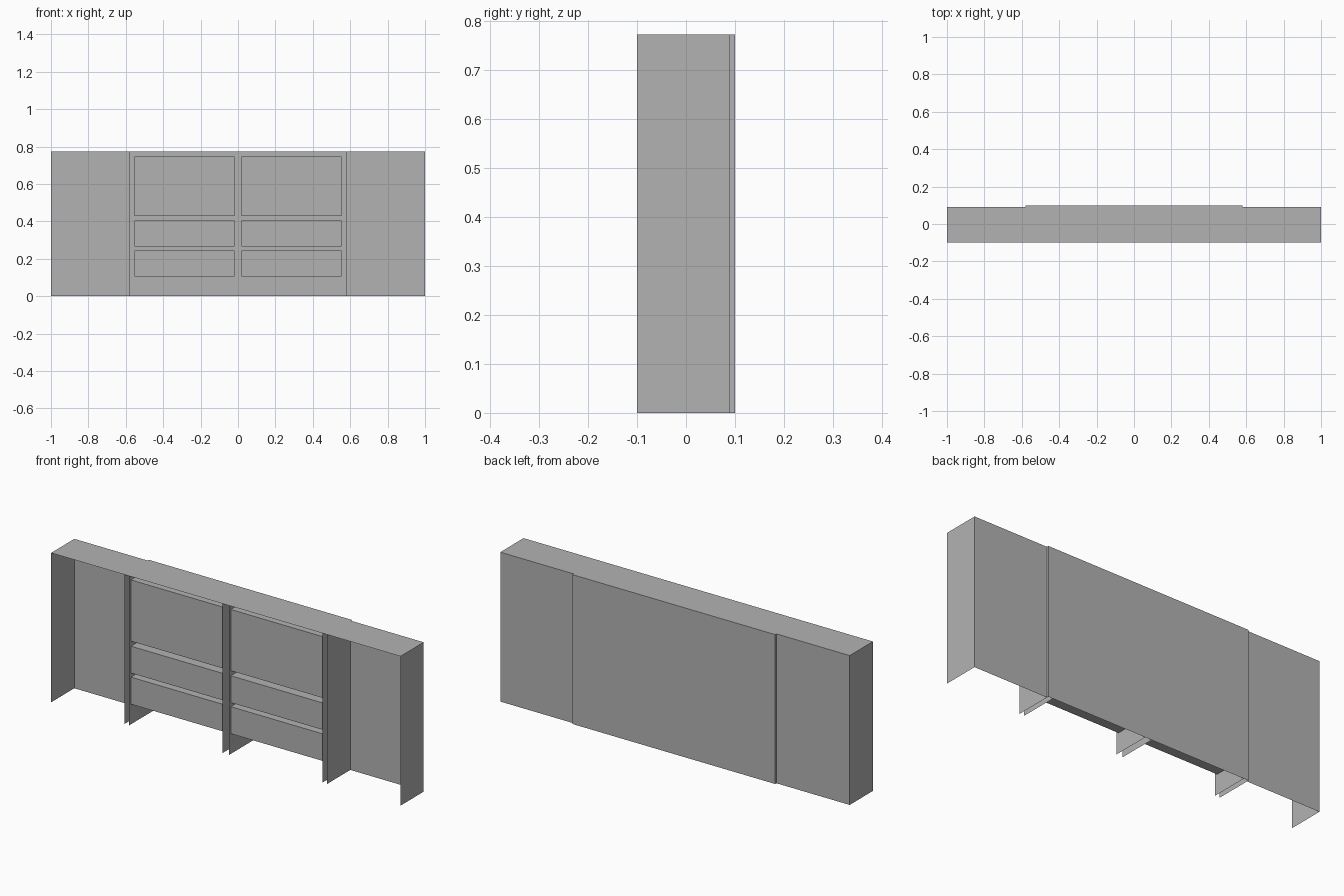
import bpy, bmesh
from mathutils import Vector

cube = bpy.data.objects.get("Cube")
if cube:
    bpy.data.objects.remove(cube, do_unlink=True)

# Single grey finish
grey = bpy.data.materials.new("plain_grey")
grey.use_nodes = True
colour = (0.45, 0.45, 0.45, 1)
grey.diffuse_color = colour
grey.node_tree.nodes["Principled BSDF"].inputs["Base Color"].default_value = colour

H, FRONT, WING_BACK, BACK = 0.773, -0.10, 0.09, 0.10
OUTER, INNER, MID = 0.58, 0.5535, 0.0185
PANEL_FRONT = -0.085


def block(name, lo, hi, drop=()):
    """Box between two corners, without the sides facing the dropped directions.
    A zero-thickness box becomes a single sheet."""
    lo, hi = Vector(lo), Vector(hi)
    bm = bmesh.new()
    flat = [i for i in range(3) if hi[i] - lo[i] < 1e-6]
    bmesh.ops.create_cube(bm, size=1)
    bm.normal_update()
    drop = [Vector(d) for d in drop]
    if flat:
        keep = Vector([1 if i == flat[0] else 0 for i in range(3)])
        gone = [f for f in bm.faces if f.normal.dot(keep) < 0.9]
    else:
        gone = [f for f in bm.faces if any(f.normal.dot(d) > 0.9 for d in drop)]
    bmesh.ops.delete(bm, geom=gone, context='FACES')
    for v in bm.verts:
        v.co = Vector([lo[i] + (v.co[i] + 0.5) * (hi[i] - lo[i]) for i in range(3)])
    mesh = bpy.data.meshes.new(name)
    bm.to_mesh(mesh)
    bm.free()
    mesh.materials.append(grey)
    obj = bpy.data.objects.new(name, mesh)
    bpy.context.collection.objects.link(obj)
    return obj


# Centre bay shell: back and top
block("centre_back", (-OUTER, BACK, 0), (OUTER, BACK, H))
block("centre_top", (-OUTER, FRONT, H), (OUTER, BACK, H))

for side, s in (("left", 1), ("right", -1)):
    # Open side bay: top, back and end
    x0, x1 = sorted((s * OUTER, s))
    block(side + "_bay_top", (x0, FRONT, H), (x1, WING_BACK, H))
    block(side + "_bay_back", (x0, WING_BACK, 0), (x1, WING_BACK, H))
    block(side + "_end_panel", (s, FRONT, 0), (s, WING_BACK, H))

    # Upright sheets
    for part, x in (("outer", OUTER), ("inner", INNER), ("middle", MID)):
        block(f"{side}_{part}_upright", (s * x, FRONT, 0), (s * x, BACK, H))

    # Stack of three drawers, open at the back and closed by the uprights
    x0, x1 = sorted((s * MID, s * INNER))
    for level, z0, z1 in (("lower", 0.104, 0.244), ("middle", 0.265, 0.404),
                          ("upper", 0.43, 0.747)):
        block(f"{side}_{level}_drawer", (x0, PANEL_FRONT, z0), (x1, BACK, z1),
              drop=((0, 1, 0), (1, 0, 0), (-1, 0, 0)))
